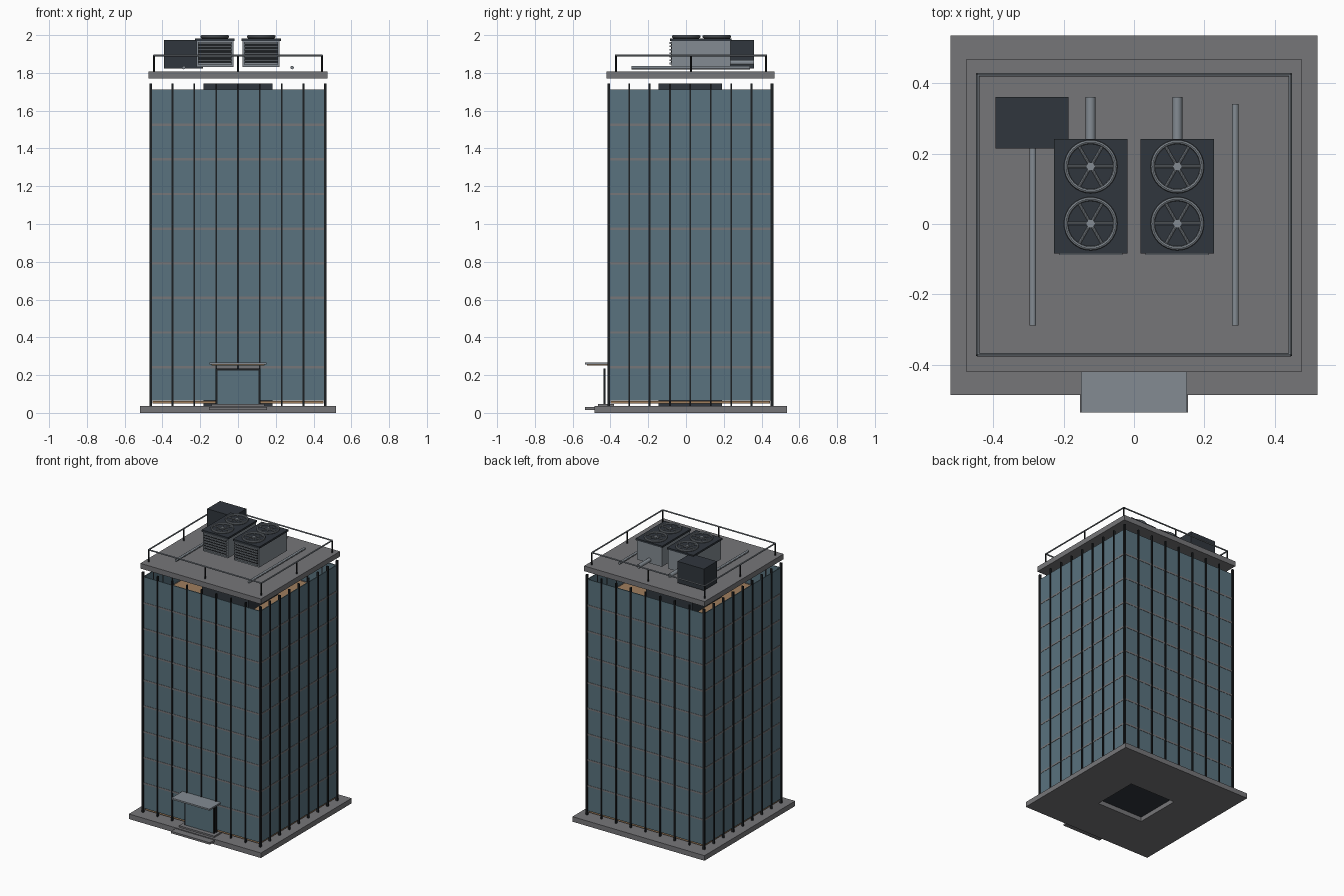
import bpy, bmesh, math
from mathutils import Matrix, Vector

if "Cube" in bpy.data.objects:
    bpy.data.objects.remove(bpy.data.objects["Cube"])


def mat(name, r, g, b):
    m = bpy.data.materials.new(name)
    m.diffuse_color = (r, g, b, 1)
    m.use_nodes = True
    m.node_tree.nodes["Principled BSDF"].inputs["Base Color"].default_value = m.diffuse_color
    return m


STONE = mat("stone", 0.18, 0.18, 0.19)
GLASS = mat("glass", 0.10, 0.17, 0.21)
DARK = mat("dark_metal", 0.03, 0.037, 0.047)
FRAME = mat("frame", 0.012, 0.014, 0.016)
METAL = mat("metal", 0.23, 0.26, 0.29)
TAN = mat("interior", 0.35, 0.21, 0.11)


def finish(name, bm, material, smooth=False):
    me = bpy.data.meshes.new(name)
    bm.to_mesh(me)
    bm.free()
    me.materials.append(material)
    ob = bpy.data.objects.new(name, me)
    bpy.context.collection.objects.link(ob)
    if smooth:
        bpy.context.view_layer.objects.active = ob
        ob.select_set(True)
        bpy.ops.object.shade_smooth_by_angle()
        ob.select_set(False)
    return ob


def boxes(name, material, *specs):
    """Each spec is (x0, x1, y0, y1, z0, z1)."""
    bm = bmesh.new()
    for x0, x1, y0, y1, z0, z1 in specs:
        m = Matrix.Translation(((x0 + x1) / 2, (y0 + y1) / 2, (z0 + z1) / 2)) \
            @ Matrix.Diagonal((x1 - x0, y1 - y0, z1 - z0, 1))
        bmesh.ops.create_cube(bm, size=1, matrix=m)
    return finish(name, bm, material)


def ring(x0, x1, y0, y1, t, z0, z1, ty=None):
    """Four boxes forming a hollow rectangle with walls t (in x) and ty (in y)."""
    ty = ty or t
    return [(x0, x1, y0, y0 + ty, z0, z1), (x0, x1, y1 - ty, y1, z0, z1),
            (x0, x0 + t, y0 + ty, y1 - ty, z0, z1), (x1 - t, x1, y0 + ty, y1 - ty, z0, z1)]


def tubes(name, material, r, segs, sides=12):
    """Capped cylinders between pairs of points."""
    bm = bmesh.new()
    for a, b in segs:
        a, b = Vector(a), Vector(b)
        d = b - a
        m = Matrix.Translation((a + b) / 2) @ d.to_track_quat('Z', 'Y').to_matrix().to_4x4()
        bmesh.ops.create_cone(bm, cap_ends=True, segments=sides, radius1=r, radius2=r,
                              depth=d.length, matrix=m)
    return finish(name, bm, material, True)


# Base plinth with a shaft opening, core and entrance steps
CY, HX, HY = 0.023, 0.462, 0.432
boxes("base_slab", STONE, (-0.52, 0.52, -0.485, -0.145, 0, 0.036),
      (-0.52, 0.52, 0.19, 0.535, 0, 0.036),
      (-0.52, -0.183, -0.145, 0.19, 0, 0.036), (0.183, 0.52, -0.145, 0.19, 0, 0.036))
boxes("core", DARK, (-0.183, 0.183, -0.145, 0.19, 0.032, 1.745))
boxes("steps", STONE, (-0.153, 0.153, -0.535, -0.44, 0.016, 0.03),
      (-0.14, 0.14, -0.465, -0.38, 0.036, 0.047))

# Floor plates, their trim bands and the glass of each storey
Z0, STEP = 0.062, 0.1833
floors, bands, panes = [], [], []
for f in range(9):
    z = Z0 + f * STEP
    floors.append((-HX + 0.01, HX - 0.01, CY - HY + 0.01, CY + HY - 0.01, z - 0.012, z))
    if f:
        bands += ring(-HX - 0.002, HX + 0.002, CY - HY - 0.002, CY + HY + 0.002, 0.012,
                      z - 0.009, z + 0.003)
    panes += ring(-HX, HX, CY - HY, CY + HY, 0.006, z + 0.003, z + STEP - 0.009 * (f < 8))
boxes("floor_plates", TAN, *floors)
boxes("floor_bands", STONE, *bands)
boxes("glass_panes", GLASS, *panes)

# Mullions: eight bays on every side, heavier at the corners
mull = []
for i in range(9):
    t = -1 + i / 4
    for s in (-1, 1):
        w = 0.007 if i in (0, 8) else 0.0045
        cx, cy = t * HX, CY + s * HY
        mull.append((cx - w, cx + w, cy - 0.007, cy + 0.007, 0.036, 1.745))
        if 0 < i < 8:
            cx, cy = s * HX, CY + t * HY
            mull.append((cx - 0.007, cx + 0.007, cy - w, cy + w, 0.036, 1.745))
boxes("mullions", FRAME, *mull)

# Entrance
boxes("entrance_door", GLASS, (-0.108, 0.108, -0.434, -0.428, 0.047, 0.225))
boxes("entrance_frame", FRAME, (-0.118, -0.108, -0.436, -0.426, 0.047, 0.235),
      (0.108, 0.118, -0.436, -0.426, 0.047, 0.235),
      (-0.108, 0.108, -0.436, -0.426, 0.225, 0.235))
boxes("entrance_canopy", METAL, (-0.15, 0.15, -0.535, -0.408, 0.257, 0.268))
boxes("canopy_soffit", TAN, (-0.14, 0.14, -0.525, -0.41, 0.252, 0.257))

# Roof slab and railing
RZ = 1.807
boxes("roof_slab", STONE, (-0.475, 0.475, -0.42, 0.468, 1.77, RZ))
RX, RY0, RY1, RT = 0.444, -0.371, 0.424, 1.893
corners = [(-RX, RY0), (RX, RY0), (RX, RY1), (-RX, RY1)]
rails, posts = [], []
for i, (x, y) in enumerate(corners):
    u, v = corners[(i + 1) % 4]
    rails.append(((x, y, RT), (u, v, RT)))
    for px, py in ((x, y), ((x + u) / 2, (y + v) / 2)):
        posts.append(((px, py, RZ), (px, py, RT)))
tubes("railing_bars", METAL, 0.005, rails, 8)
tubes("railing_posts", FRAME, 0.005, posts, 8)

# Twin cooling units with louvres and fans
for s, side in ((-1, "left"), (1, "right")):
    c = s * 0.123
    boxes(side + "_unit_body", METAL, (c - 0.098, c + 0.098, -0.078, 0.236, 1.832, 1.972))
    boxes(side + "_unit_cap", DARK, (c - 0.104, c + 0.104, -0.084, 0.241, 1.97, 1.983))
    boxes(side + "_unit_grille", FRAME, (c - 0.088, c + 0.088, -0.08, -0.07, 1.845, 1.962))
    boxes(side + "_unit_louvres", METAL,
          *[(c - 0.09, c + 0.09, -0.088, -0.078, z, z + 0.009)
            for z in [1.845 + 0.0182 * k for k in range(7)]])
    for j, fy in enumerate((0.163, 0.001)):
        tag = f"{side}_fan_{j + 1}"
        bpy.ops.mesh.primitive_torus_add(location=(c, fy, 1.992), major_radius=0.07,
                                         minor_radius=0.006, major_segments=32, minor_segments=8)
        o = bpy.context.object
        o.name = tag + "_ring"
        o.scale.z = 1.3
        o.data.materials.append(METAL)
        bpy.ops.object.shade_smooth_by_angle()
        o.select_set(False)
        tubes(tag + "_well", DARK, 0.069, [((c, fy, 1.98), (c, fy, 1.987))], 32)
        tubes(tag + "_hub", METAL, 0.012, [((c, fy, 1.984), (c, fy, 1.996))], 16)
        tubes(tag + "_spokes", METAL, 0.004,
              [((c, fy, 1.99), (c + 0.068 * math.cos(a), fy + 0.068 * math.sin(a), 1.99))
               for a in [k * math.pi / 3 for k in range(6)]], 8)

# Plant box and roof pipes
boxes("plant_box", DARK, (-0.393, -0.186, 0.214, 0.36, 1.822, 1.975))
tubes("unit_pipes", METAL, 0.014,
      [((s * 0.123, 0.23, 1.855), (s * 0.123, 0.36, 1.855)) for s in (-1, 1)], 16)
tubes("long_pipes", METAL, 0.009,
      [((s * 0.287, -0.288, 1.828), (s * 0.287, 0.34, 1.828)) for s in (-1, 1)], 12)
